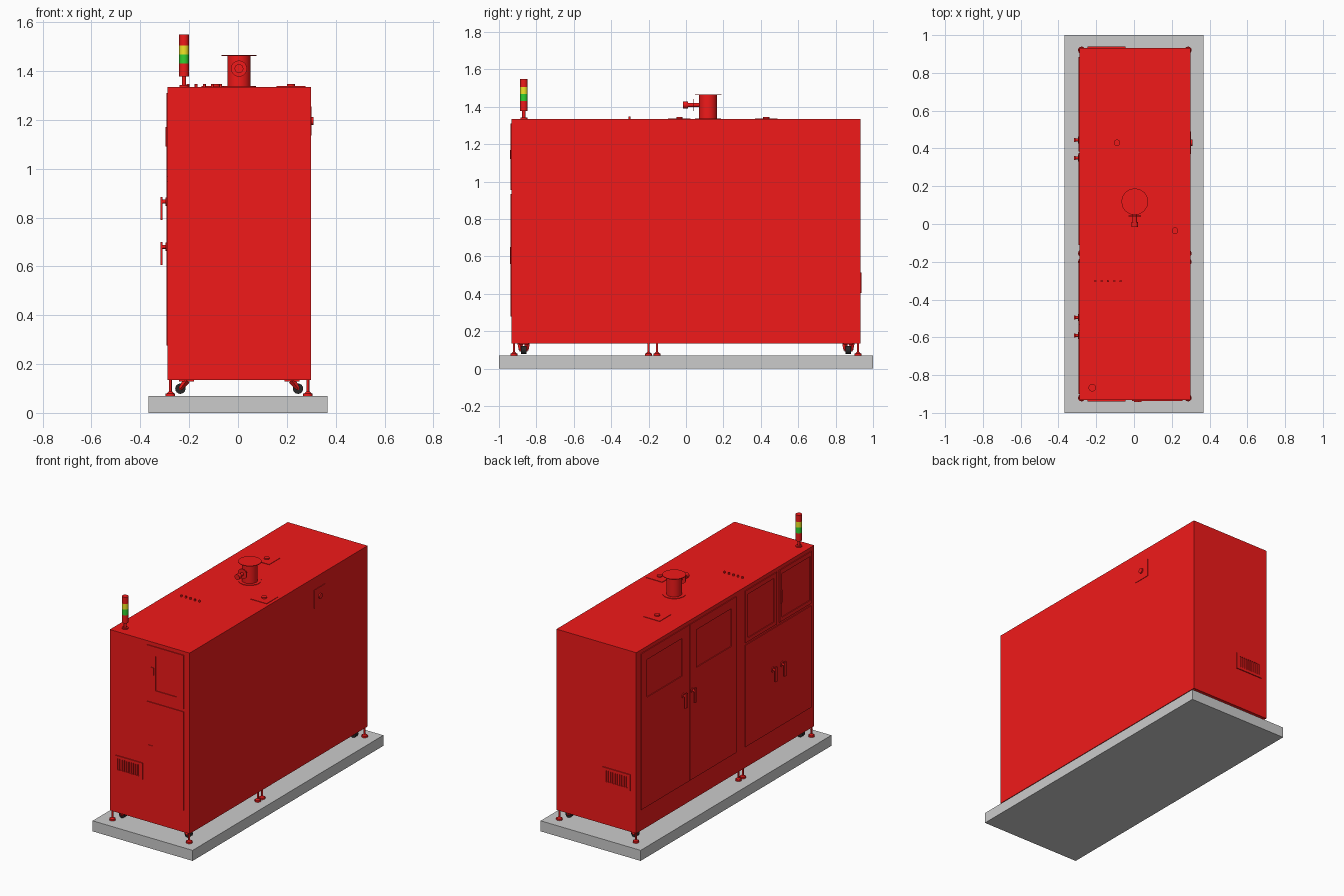
import bpy, bmesh, math
from mathutils import Vector

if "Cube" in bpy.data.objects:
    bpy.data.objects.remove(bpy.data.objects["Cube"])

def material(name, rgb):
    m = bpy.data.materials.new(name)
    m.diffuse_color = (*rgb, 1)
    m.use_nodes = True
    m.node_tree.nodes["Principled BSDF"].inputs["Base Color"].default_value = m.diffuse_color
    return m

RED = material("red_paint", (0.88, 0.01, 0.01))
YELLOW = material("yellow_lens", (0.9, 0.8, 0.02))
GREEN = material("green_lens", (0.03, 0.65, 0.03))
BLACK = material("black_rubber", (0.02, 0.02, 0.02))

X0, X1, Y, Z0, Z1 = -0.288, 0.298, 0.933, 0.135, 1.335   # cabinet limits

def finish(name, bm, mat, smooth=False):
    bmesh.ops.recalc_face_normals(bm, faces=bm.faces)
    me = bpy.data.meshes.new(name)
    bm.to_mesh(me)
    bm.free()
    ob = bpy.data.objects.new(name, me)
    bpy.context.collection.objects.link(ob)
    if mat:
        me.materials.append(mat)
    if smooth:
        bpy.ops.object.select_all(action='DESELECT')
        ob.select_set(True)
        bpy.context.view_layer.objects.active = ob
        bpy.ops.object.shade_smooth_by_angle(angle=math.radians(40))
    return ob

def box(name, lo, hi, mat=RED):
    bm = bmesh.new()
    bmesh.ops.create_cube(bm, size=1)
    for v in bm.verts:
        v.co = [l + (c + 0.5) * (h - l) for c, l, h in zip(v.co, lo, hi)]
    return finish(name, bm, mat)

def rod(name, a, b, r, mat=RED, seg=20, r2=None):
    a, b = Vector(a), Vector(b)
    bm = bmesh.new()
    bmesh.ops.create_cone(bm, cap_ends=True, segments=seg, radius1=r,
                          radius2=r if r2 is None else r2, depth=(b - a).length)
    q = (b - a).to_track_quat('Z', 'Y')
    for v in bm.verts:
        v.co = q @ v.co + (a + b) / 2
    return finish(name, bm, mat, True)

# each cabinet side: (u, v) -> point on the wall, and outward normal
SIDES = {
    "left": (lambda u, v: (X0, u, v), (-1, 0, 0)),
    "right": (lambda u, v: (X1, u, v), (1, 0, 0)),
    "front": (lambda u, v: (u, -Y, v), (0, -1, 0)),
    "back": (lambda u, v: (u, Y, v), (0, 1, 0)),
    "top": (lambda u, v: (u, v, Z1), (0, 0, 1)),
}

def plate(name, side, us, vs, holes=(), depth=0.005):
    """Thin plate on a wall; grid cells listed in holes stay open."""
    point, normal = SIDES[side]
    bm = bmesh.new()
    grid = [[bm.verts.new(point(u, v)) for v in vs] for u in us]
    for i in range(len(us) - 1):
        for j in range(len(vs) - 1):
            if (i, j) not in holes:
                bm.faces.new((grid[i][j], grid[i + 1][j], grid[i + 1][j + 1], grid[i][j + 1]))
    ext = bmesh.ops.extrude_face_region(bm, geom=bm.faces[:], use_keep_orig=True)
    moved = [g for g in ext["geom"] if isinstance(g, bmesh.types.BMVert)]
    bmesh.ops.translate(bm, verts=moved, vec=Vector(normal) * depth)
    return finish(name, bm, RED)

WINDOW = {(1, 1)}

# floor slab and cabinet body
box("floor_slab", (-0.367, -1, 0), (0.367, 1, 0.07), None)
box("cabinet_body", (X0, -Y, Z0), (X1, Y, Z1))

# left side doors
plate("rear_door", "left", (0.383, 0.46, 0.83, 0.885), (0.275, 1.0, 1.25, 1.31), WINDOW)
plate("middle_door", "left", (-0.11, -0.06, 0.31, 0.375), (0.275, 1.0, 1.25, 1.31), WINDOW)
plate("upper_hatch_rear", "left", (-0.535, -0.505, -0.23, -0.205), (0.965, 0.99, 1.28, 1.31), WINDOW)
plate("upper_hatch_front", "left", (-0.90, -0.885, -0.59, -0.565), (0.965, 0.99, 1.28, 1.31), WINDOW)
plate("lower_front_door", "left", (-0.90, -0.205), (0.275, 0.95))
box("hatch_latch", (X0 - 0.009, -0.59, 1.09), (X0, -0.575, 1.17))

# front panels and their small latches
plate("front_upper_panel", "front", (-0.01, 0.05, 0.21, 0.256), (0.955, 1.02, 1.25, 1.31), WINDOW)
plate("front_lower_panel", "front", (-0.01, 0.256), (0.28, 0.935))
box("front_lower_latch", (0.0, -Y - 0.009, 0.56), (0.03, -Y, 0.65))
box("front_upper_latch", (0.02, -Y - 0.009, 1.12), (0.04, -Y, 1.17))

# slotted vents, front and back
n = 10
us = [-0.245] + [-0.228 + 0.0166 * i + d for i in range(n) for d in (0, 0.010)] + [-0.045]
slots = {(2 * i + 1, 1) for i in range(n)}
for side in ("front", "back"):
    plate(side + "_vent", side, us, (0.405, 0.423, 0.497, 0.515), slots, 0.006)

# lever handles on the left doors
for i, (y, z) in enumerate([(0.445, 0.865), (0.35, 0.865), (-0.495, 0.68), (-0.59, 0.68)]):
    rod(f"handle_rosette_{i}", (X0, y, z), (X0 - 0.009, y, z), 0.018)
    rod(f"handle_stem_{i}", (X0, y, z), (X0 - 0.026, y, z), 0.008)
    box(f"handle_lever_{i}", (-0.318, y - 0.011, z - 0.075), (-0.310, y + 0.011, z + 0.02))

# square cover plates with round knobs
for name, side, u, v in (("right_cover", "right", 0.43, 1.195),
                         ("roof_cover_front", "top", 0.217, -0.035),
                         ("roof_cover_rear", "top", -0.09, 0.43)):
    plate(name, side, (u - 0.06, u + 0.06), (v - 0.06, v + 0.06), depth=0.003)
    p, nrm = Vector(SIDES[side][0](u, v)), Vector(SIDES[side][1])
    rod(name + "_knob", p, p + nrm * 0.011, 0.017)

# row of roof studs
for i in range(5):
    x = -0.205 + 0.0335 * i
    rod(f"roof_stud_{i}", (x, -0.302, Z1), (x, -0.302, Z1 + 0.012), 0.006, seg=12)

# exhaust duct with flanges and side port
cx, cy, pz = 0.004, 0.118, 1.41
rod("duct_base_flange", (cx, cy, Z1), (cx, cy, Z1 + 0.003), 0.07, seg=16)
rod("duct_pipe", (cx, cy, Z1), (cx, cy, 1.464), 0.048, seg=24)
rod("duct_top_flange", (cx, cy, 1.462), (cx, cy, 1.466), 0.071, seg=16)
rod("port_pipe", (cx, cy - 0.03, pz), (cx, 0.0, pz), 0.011)
rod("port_ring", (cx, 0.044, pz), (cx, 0.039, pz), 0.033)
rod("port_end", (cx, 0.010, pz), (cx, -0.016, pz), 0.018)

# stack light
sx, sy = -0.221, -0.867
rod("stack_base", (sx, sy, Z1), (sx, sy, Z1 + 0.008), 0.019)
rod("stack_pole", (sx, sy, Z1), (sx, sy, 1.38), 0.009)
for name, a, b, m in (("stack_housing", 1.377, 1.43, RED), ("stack_green", 1.43, 1.468, GREEN),
                      ("stack_yellow", 1.468, 1.505, YELLOW), ("stack_red", 1.505, 1.55, RED)):
    rod(name, (sx, sy, a), (sx, sy, b), 0.02, m, 24)

# levelling feet, along both sides
for s, x in (("left", -0.277), ("right", 0.286)):
    for i, y in enumerate((-0.92, -0.2, -0.155, 0.92)):
        rod(f"foot_pad_{s}_{i}", (x, y, 0.07), (x, y, 0.08), 0.019)
        rod(f"foot_cone_{s}_{i}", (x, y, 0.08), (x, y, 0.088), 0.015, r2=0.007)
        rod(f"foot_rod_{s}_{i}", (x, y, 0.08), (x, y, Z0), 0.006, seg=12)

# swivel casters at the corners
for s, x, d in (("left", -0.236, 1), ("right", 0.246, -1)):
    for e, y in (("front", -0.868), ("back", 0.868)):
        tag = f"{s}_{e}"
        rod("caster_wheel_" + tag, (x, y - 0.014, 0.099), (x, y + 0.014, 0.099), 0.021, BLACK, 24)
        rod("caster_axle_" + tag, (x, y - 0.021, 0.099), (x, y + 0.021, 0.099), 0.006, seg=12)
        box("caster_plate_" + tag, (x + d * 0.025 - 0.03, y - 0.026, 0.129),
            (x + d * 0.025 + 0.03, y + 0.026, Z0))
        for k in (-0.018, 0.018):
            rod(f"caster_arm_{tag}_{'a' if k < 0 else 'b'}", (x, y + k, 0.099),
                (x + d * 0.026, y + k, 0.133), 0.008, r2=0.015, seg=4)
